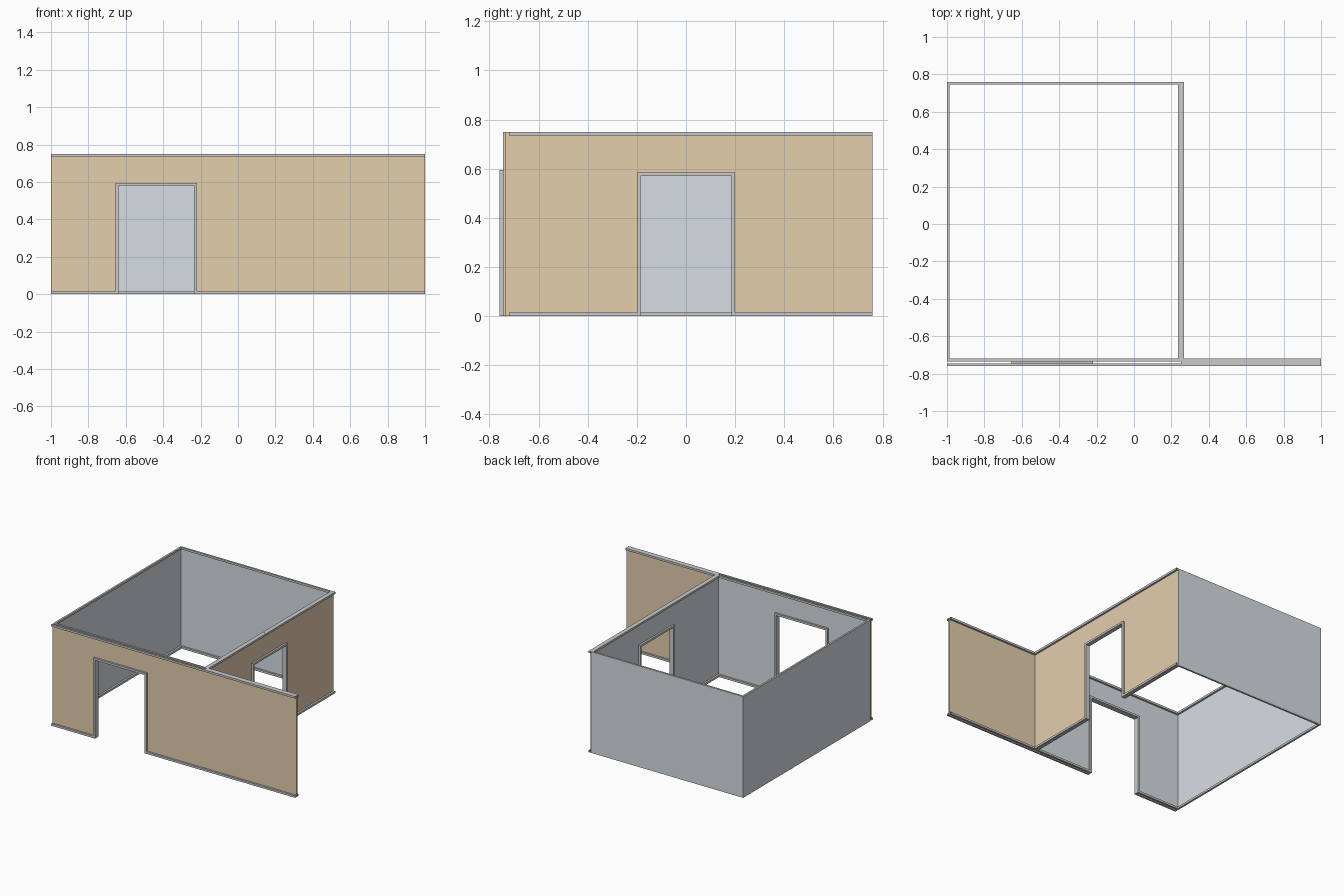
import bpy

if "Cube" in bpy.data.objects:
    bpy.data.objects.remove(bpy.data.objects["Cube"])

H = 0.75      # wall height
T = 0.014     # trim projection
S = 0.015     # trim face height


def material(name, rgb):
    m = bpy.data.materials.new(name)
    m.diffuse_color = (*rgb, 1)
    m.use_nodes = True
    m.node_tree.nodes["Principled BSDF"].inputs["Base Color"].default_value = m.diffuse_color
    return m


TAN = material("tan_paint", (0.78, 0.62, 0.42))
BLUE = material("cool_grey_paint", (0.68, 0.73, 0.78))


def add_mesh(name, verts, faces, mat=None):
    me = bpy.data.meshes.new(name)
    me.from_pydata(verts, [], faces)
    me.update()
    ob = bpy.data.objects.new(name, me)
    bpy.context.collection.objects.link(ob)
    if mat:
        me.materials.append(mat)
    return ob


def place(axis, u, d, z):
    """u runs along the wall, d is the wall's depth coordinate."""
    return (u, d, z) if axis == 'x' else (d, u, z)


def sheet(name, axis, u0, u1, d, mat, door=None):
    """Thin wall surface with an optional doorway notch."""
    p = [(u0, 0)]
    if door:
        a, b, top = door
        p += [(a, 0), (a, top), (b, top), (b, 0)]
    p += [(u1, 0), (u1, H), (u0, H)]
    add_mesh(name, [place(axis, u, d, z) for u, z in p], [range(len(p))], mat)


def strip(name, axis, u0, u1, d0, d1, z0, z1):
    """Open-ended moulding strip."""
    v = [place(axis, u, d, z) for u in (u0, u1)
         for d, z in ((d0, z0), (d1, z0), (d1, z1), (d0, z1))]
    add_mesh(name, v, [(i, (i + 1) % 4, 4 + (i + 1) % 4, 4 + i) for i in range(4)])


def mouldings(name, axis, u0, u1, d0, d1, door=None):
    """Top moulding and a baseboard broken at the doorway."""
    strip(name + "_top_trim", axis, u0, u1, d0, d1, H - S, H)
    spans = [(u0, door[0]), (door[1], u1)] if door else [(u0, u1)]
    for a, b in spans:
        strip(name + "_baseboard", axis, a, b, d0, d1, 0, S)


def casing(name, axis, door, d0, d1):
    """Door frame: an arch-shaped profile spanning the wall depth."""
    a, b, top = door
    p = [(a, 0), (a, top), (b, top), (b, 0),
         (b - S, 0), (b - S, top - S), (a + S, top - S), (a + S, 0)]
    v = [place(axis, u, d, z) for d in (d0, d1) for u, z in p]
    f = [(i, (i + 1) % 8, 8 + (i + 1) % 8, 8 + i) for i in range(8)]
    for o in (0, 8):
        f += [(o, o + 1, o + 6, o + 7), (o + 1, o + 2, o + 5, o + 6),
              (o + 2, o + 3, o + 4, o + 5)]
    add_mesh(name, v, f)


FRONT = (-0.655, -0.22, 0.595)
SIDE = (-0.2, 0.2, 0.585)
YO, YI = -0.745, -0.734     # front wall faces
XO, XI = 0.252, 0.248       # divider faces
YB = 0.759                  # back wall

# Wall surfaces
sheet("front_wall_outside", 'x', -1, 1, YO, TAN, FRONT)
sheet("front_wall_inside", 'x', -1, XI, YI, BLUE, FRONT)
sheet("front_wall_rear", 'x', XO, 1, YI, TAN)
sheet("front_wall_end", 'y', YO, YI, 1, TAN)
sheet("divider_wall_outside", 'y', YI, YB, XO, TAN, SIDE)
sheet("divider_wall_inside", 'y', YI, YB, XI, BLUE, SIDE)
sheet("back_wall", 'x', -1, XI, YB, BLUE)
sheet("left_wall", 'y', YI, YB, -1, BLUE)

# Top mouldings and baseboards
mouldings("front_outside", 'x', -1, 1, YO - T, YO, FRONT)
mouldings("front_inside", 'x', -1, XI, YI, YI + T, FRONT)
mouldings("front_rear", 'x', XO, 1, YI, YI + T)
mouldings("divider_outside", 'y', YI + T, YB, XO, XO + T, SIDE)
mouldings("divider_inside", 'y', YI + T, YB, XI - T, XI, SIDE)
mouldings("back", 'x', -1, XI, YB - T, YB)
mouldings("left", 'y', YI, YB, -1, -1 + T)

# Capped wall tops where the partition is solid
strip("front_wall_cap", 'x', XO, 1, YO, YI, H - 0.002, H)
strip("divider_cap", 'y', YI, YB, XI, XO, H - 0.002, H)

# Door frames
casing("front_door_frame", 'x', FRONT, YO - T, YI + T)
casing("side_door_frame", 'y', SIDE, XI - T, XO + T)
